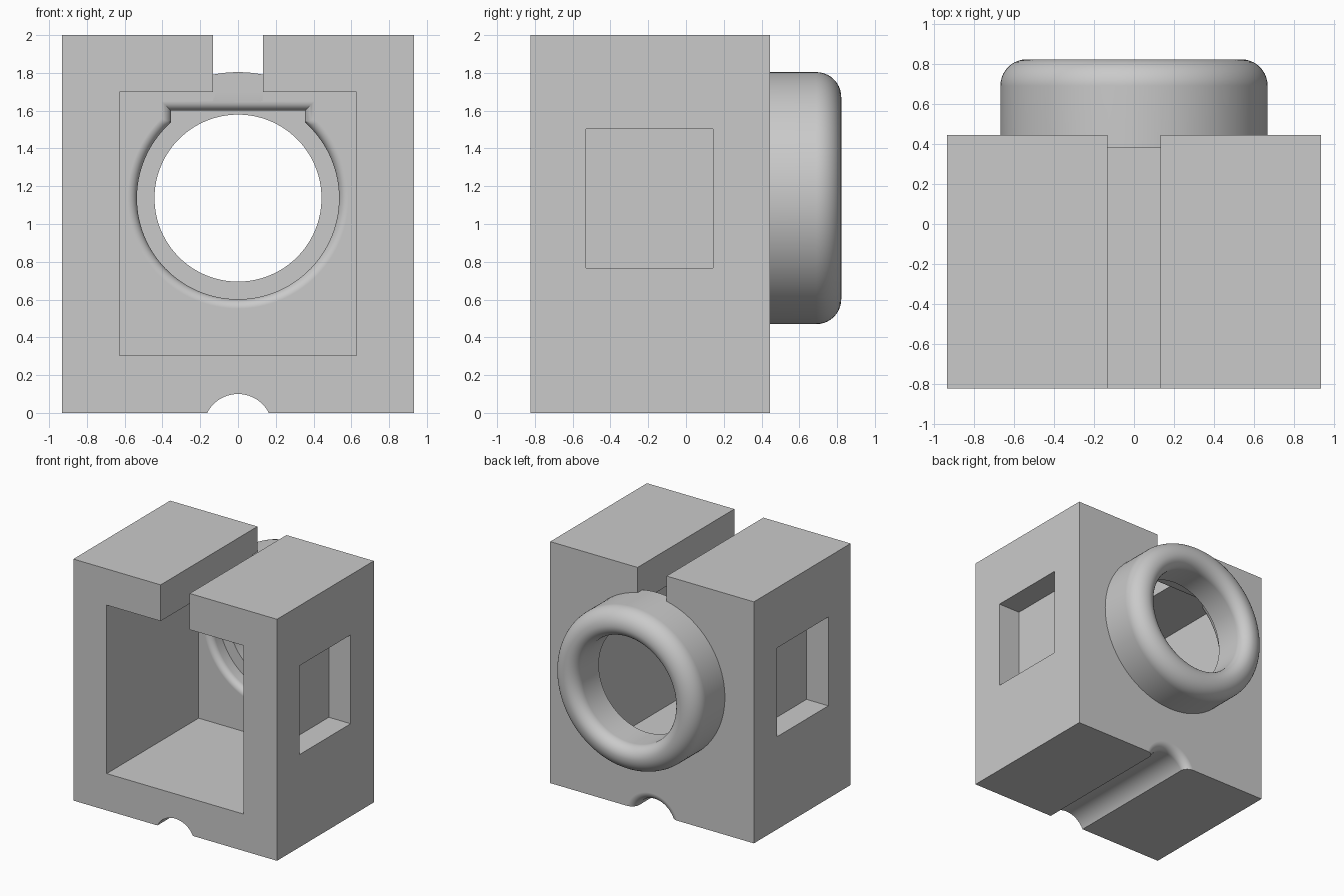
import bpy, bmesh
from math import pi, sin, cos, sqrt, acos, radians

default = bpy.data.objects.get("Cube")
if default:
    bpy.data.objects.remove(default)

# One plain grey material
grey = bpy.data.materials.new("plain grey")
grey.use_nodes = True
COLOUR = (0.59, 0.59, 0.59, 1)
grey.diffuse_color = COLOUR
grey.node_tree.nodes["Principled BSDF"].inputs["Base Color"].default_value = COLOUR


def finish(name, bm):
    bmesh.ops.recalc_face_normals(bm, faces=bm.faces)
    mesh = bpy.data.meshes.new(name)
    bm.to_mesh(mesh)
    bm.free()
    mesh.materials.append(grey)
    obj = bpy.data.objects.new(name, mesh)
    bpy.context.collection.objects.link(obj)
    return obj


def box(name, x, y, z):
    """Box between the (low, high) limits on each axis."""
    bm = bmesh.new()
    bmesh.ops.create_cube(bm, size=1)
    for v in bm.verts:
        for i, (low, high) in enumerate((x, y, z)):
            v.co[i] = low if v.co[i] < 0 else high
    return finish(name, bm)


def loft(name, sections, loop=False):
    """Skin (y, outline) sections; loop joins the last to the first."""
    bm = bmesh.new()
    rings = [[bm.verts.new((x, y, z)) for x, z in outline] for y, outline in sections]
    pairs = list(zip(rings, rings[1:]))
    if loop:
        pairs.append((rings[-1], rings[0]))
    else:
        bm.faces.new(rings[0])
        bm.faces.new(rings[-1])
    for a, b in pairs:
        for i in range(len(a)):
            j = (i + 1) % len(a)
            bm.faces.new((a[i], a[j], b[j], b[i]))
    return finish(name, bm)


def circle(r, z, n=128):
    return [(r * cos(2 * pi * i / n), z + r * sin(2 * pi * i / n)) for i in range(n)]


def flare(size, steps=8):
    """Rounded mouth as (depth, widening) pairs, from the face inwards."""
    angles = [pi / 2 * i / steps for i in range(steps + 1)]
    return [(size * (1 - cos(a)), size * (1 - sin(a))) for a in angles]


def combine(target, tool, operation):
    mod = target.modifiers.new(operation, "BOOLEAN")
    mod.operation, mod.solver, mod.object = operation, "EXACT", tool
    bpy.context.view_layer.objects.active = target
    bpy.ops.object.modifier_apply(modifier=mod.name)
    bpy.data.objects.remove(tool)


FRONT, BACK, WALL = -0.822, 0.444, 0.38
SIDE = 0.933
HUB = 1.137                     # height of the ring axis
OUTER, BORE, CREST = 0.667, 0.442, 0.535

# Block with a slot through its top
body = box("housing_block", (-SIDE, SIDE), (FRONT, BACK), (0, 2))
combine(body, box("top_slot", (-0.133, 0.133), (-1, 1), (1.5, 2.2)), "DIFFERENCE")

# Round-lipped ring set into the back wall
outer_lip, inner_lip = OUTER - CREST, CREST - BORE
tip = 0.822
profile = [(WALL, OUTER)]
profile += [(tip - outer_lip + d, CREST + w)
            for d, w in [(outer_lip * sin(a), outer_lip * cos(a))
                         for a in [pi / 2 * i / 10 for i in range(11)]]]
profile += [(tip - d, BORE + w) for d, w in flare(inner_lip)[1:]]
profile.append((WALL, BORE))
combine(body, loft("back_ring", [(y, circle(r, HUB)) for y, r in profile], loop=True), "UNION")

# Open front chamber
combine(body, box("chamber", (-0.627, 0.627), (-1, WALL), (0.305, 1.7)), "DIFFERENCE")


# Round recess with a squared top and a rounded entry
def recess_outline(d, n=96):
    r, half, top = 0.535 + d, 0.355 + d, 1.6 + d
    start = pi - acos(half / r)
    sweep = 3 * pi - 2 * start
    arc = [start + sweep * i / n for i in range(n + 1)]
    points = [(r * cos(a), HUB + r * sin(a)) for a in arc]
    return points + [(half, top), (-half, top)]


entry = flare(0.05)
sections = [(0.3, recess_outline(entry[0][1]))]
sections += [(WALL + d, recess_outline(w)) for d, w in entry]
sections.append((0.51, recess_outline(0)))
combine(body, loft("recess", sections), "DIFFERENCE")

# Groove under the base, flared at the back
GROOVE, GROOVE_Z = 0.183, -0.083
mouth = flare(0.065)
sections = [(0.6, circle(GROOVE + mouth[0][1], GROOVE_Z))]
sections += [(BACK - d, circle(GROOVE + w, GROOVE_Z)) for d, w in mouth]
sections.append((-1, circle(GROOVE, GROOVE_Z)))
combine(body, loft("base_groove", sections), "DIFFERENCE")

# Blind square pocket in each side
for side in (-1, 1):
    x = sorted((side * (SIDE - 0.2), side * 1.1))
    combine(body, box("side_pocket", x, (-0.53, 0.142), (0.767, 1.503)), "DIFFERENCE")

# Smooth the curves, keep the flat faces flat
bpy.ops.object.select_all(action="DESELECT")
body.select_set(True)
bpy.context.view_layer.objects.active = body
bpy.ops.object.shade_smooth_by_angle(angle=radians(30))
weighted = body.modifiers.new("flat faces", "WEIGHTED_NORMAL")
weighted.keep_sharp = True
